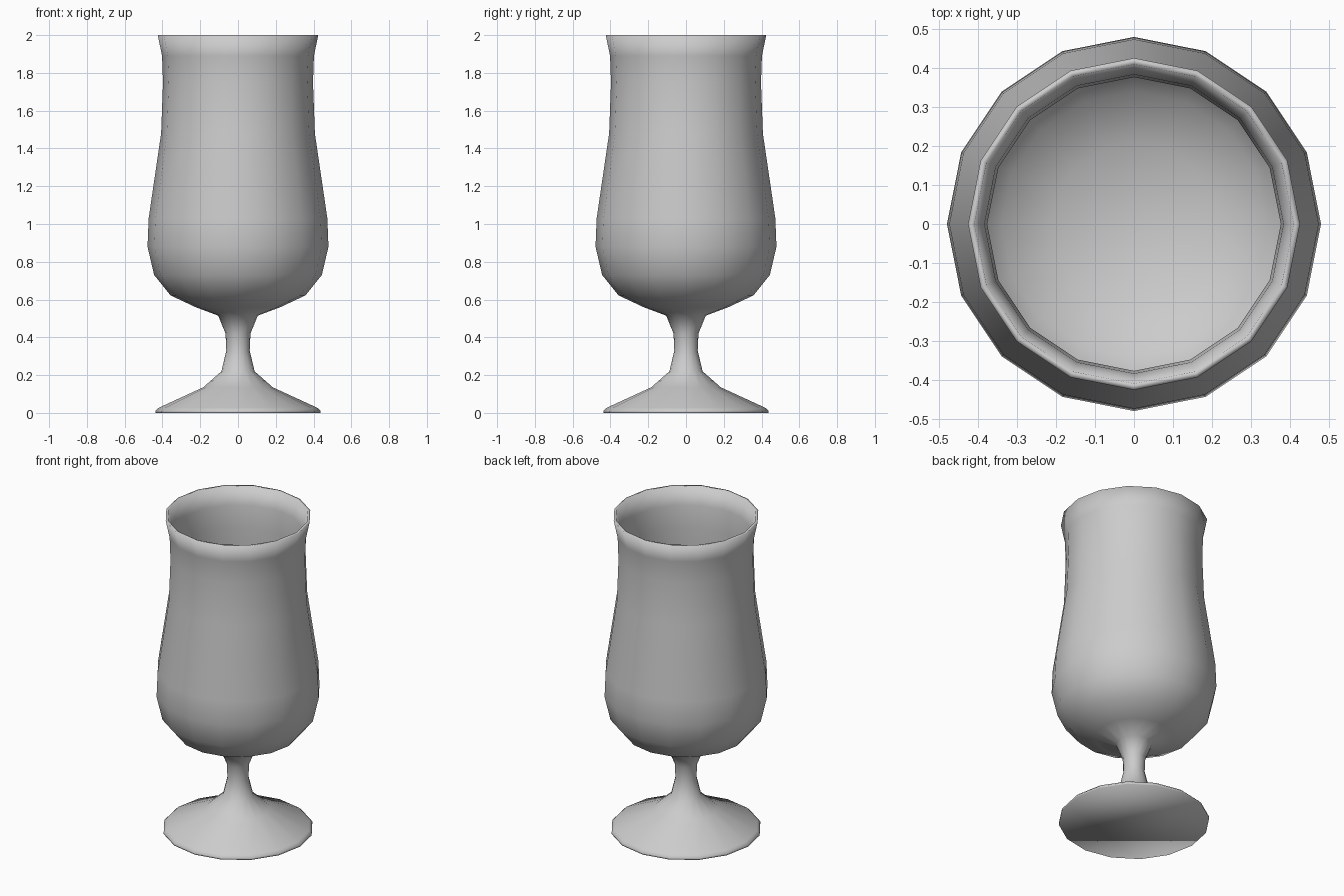
import bpy, bmesh
from math import tau

if "Cube" in bpy.data.objects:
    bpy.data.objects.remove(bpy.data.objects["Cube"])

SIDES = 16

# Radius / height profile: foot, stem, outer bowl, rim, then inner bowl
outer = [(0.437, 0), (0.437, 0.01), (0.42, 0.027), (0.185, 0.135), (0.088, 0.22),
         (0.062, 0.33), (0.066, 0.42), (0.105, 0.515), (0.225, 0.56), (0.357, 0.622),
         (0.444, 0.73), (0.479, 0.88), (0.473, 1.03), (0.407, 1.48), (0.397, 1.75),
         (0.402, 1.89), (0.425, 2.0)]
inner = [(0.409, 2.0), (0.383, 1.89), (0.376, 1.75), (0.384, 1.48), (0.445, 1.03),
         (0.45, 0.88), (0.42, 0.745), (0.34, 0.648), (0.21, 0.588), (0, 0.55)]

bm = bmesh.new()
verts = [bm.verts.new((r, 0, z)) for r, z in outer + inner]
edges = [bm.edges.new(pair) for pair in zip(verts, verts[1:])]

# Revolve the profile and weld the seam and the centre of the bowl
bmesh.ops.spin(bm, geom=verts + edges, cent=(0, 0, 0), axis=(0, 0, 1),
               angle=tau, steps=SIDES, use_duplicate=False)
bmesh.ops.remove_doubles(bm, verts=bm.verts[:], dist=0.0005)

# Flat underside of the foot
bmesh.ops.holes_fill(bm, edges=[e for e in bm.edges if e.is_boundary], sides=0)
bmesh.ops.recalc_face_normals(bm, faces=bm.faces[:])
for f in bm.faces:
    f.smooth = True

mesh = bpy.data.meshes.new("stemmed_glass")
bm.to_mesh(mesh)
bm.free()
bpy.context.collection.objects.link(bpy.data.objects.new("stemmed_glass", mesh))
